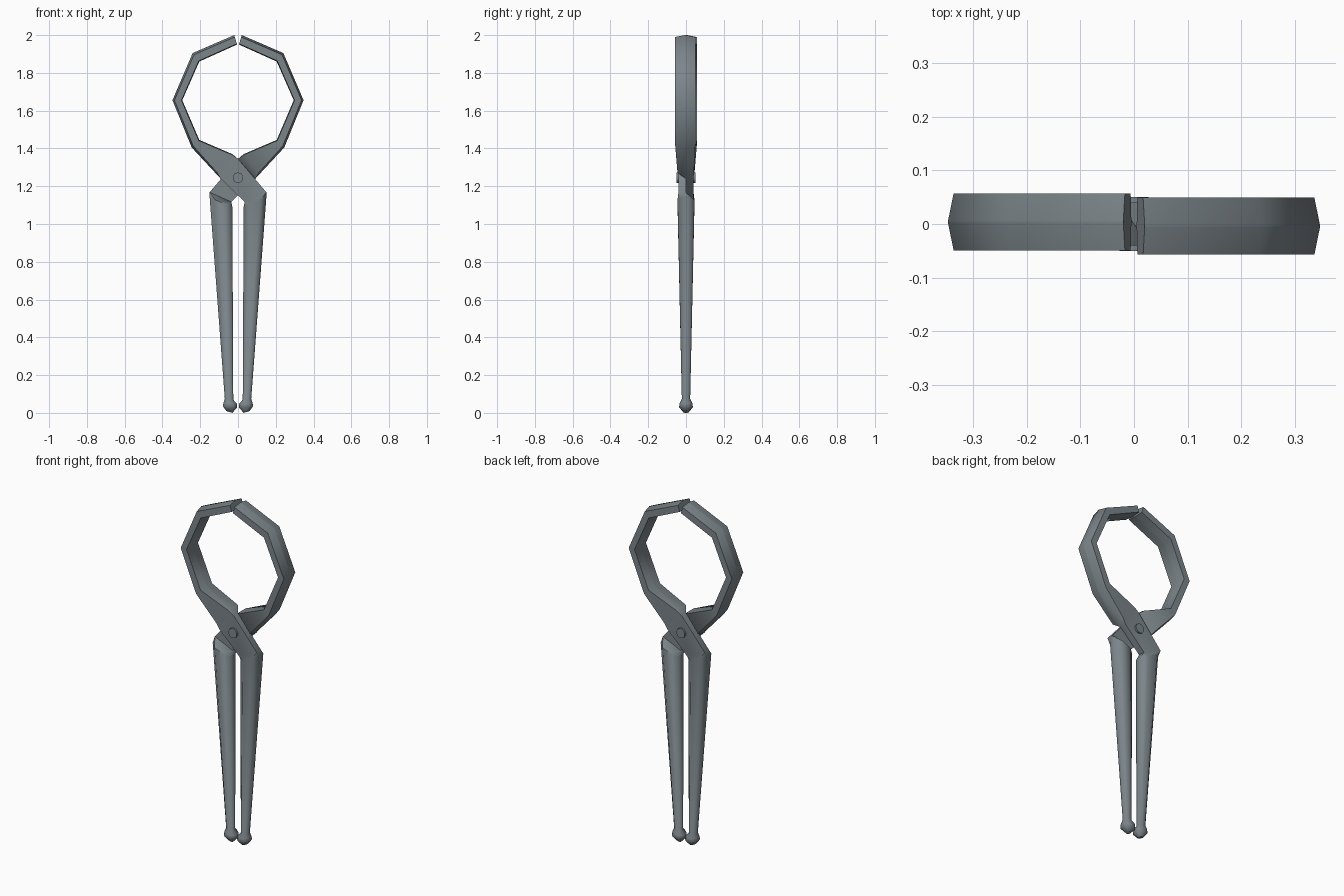
import bpy, bmesh, math
from mathutils import Vector

if "Cube" in bpy.data.objects:
    bpy.data.objects.remove(bpy.data.objects["Cube"])

steel = bpy.data.materials.new("dark_steel")
steel.diffuse_color = (0.20, 0.235, 0.255, 1)
steel.use_nodes = True
steel.node_tree.nodes["Principled BSDF"].inputs["Base Color"].default_value = steel.diffuse_color


def section(inner, outer, y0, y1, cin, cout, d):
    """Eight-point cross-section spanning inner->outer edge, with chamfered corners."""
    dy = (y1 - y0) * d
    pts = [(cin, y0), (1 - cout, y0), (1, y0 + dy), (1, y1 - dy),
           (1 - cout, y1), (cin, y1), (0, y1 - dy), (0, y0 + dy)]
    a, b = Vector(inner), Vector(outer)
    return [(*a.lerp(b, u), y) for u, y in pts]


def finish(bm, name):
    bmesh.ops.remove_doubles(bm, verts=bm.verts, dist=0.0003)
    bmesh.ops.recalc_face_normals(bm, faces=bm.faces)
    me = bpy.data.meshes.new(name)
    bm.to_mesh(me)
    bm.free()
    me.materials.append(steel)
    ob = bpy.data.objects.new(name, me)
    bpy.context.collection.objects.link(ob)
    bpy.ops.object.select_all(action='DESELECT')
    ob.select_set(True)
    bpy.context.view_layer.objects.active = ob
    bpy.ops.object.shade_smooth_by_angle(angle=math.radians(50))
    return ob


JAW = (-0.049, 0.057, 0.08, 0.2, 0.48)   # ridged outside, nearly flat inside
PLATE = (0, 0, 0)
ROD = (0.25, 0.25, 0.28)
STATIONS = [
    # curved jaw
    ((-0.005, 1.95), (-0.02, 2.0), *JAW),
    ((-0.205, 1.86), (-0.24, 1.905), *JAW),
    ((-0.295, 1.655), (-0.347, 1.655), *JAW),
    ((-0.205, 1.445), (-0.245, 1.405), *JAW),
    # neck, then half-thickness plate at the pivot
    ((-0.03, 1.37), (-0.114, 1.264), -0.042, 0.045, 0.03, 0.06, 0.2),
    ((0.0, 1.345), (-0.092, 1.24), -0.04, 0.0, *PLATE),
    ((0.15, 1.168), (0.035, 1.117), -0.04, 0.0, *PLATE),
    # tapering handle
    ((0.15, 1.14), (0.03, 1.09), -0.045, 0.045, *ROD),
    ((0.07, 0.075), (0.025, 0.07), -0.022, 0.022, *ROD),
    # knob at the end
    ((0.077, 0.053), (0.006, 0.048), -0.034, 0.034, *ROD),
    ((0.08, 0.036), (0.006, 0.027), -0.036, 0.036, *ROD),
    ((0.062, 0.01), (0.03, 0.0), -0.014, 0.014, *ROD),
]


def tong_half(name, sign):
    """Loft through the stations; sign -1 turns the half around the z axis."""
    bm = bmesh.new()
    rings = []
    for st in STATIONS:
        rings.append([bm.verts.new((sign * x, sign * y, z))
                      for x, z, y in section(*st)])
    for r, s in zip(rings, rings[1:]):
        for i in range(8):
            j = (i + 1) % 8
            bm.faces.new((r[i], r[j], s[j], s[i]))
    bm.faces.new(rings[0])
    bm.faces.new(rings[-1])
    return finish(bm, name)


tong_half("front_tong_half", 1)
tong_half("back_tong_half", -1)

# pivot rivet
bm = bmesh.new()
bmesh.ops.create_cone(bm, cap_ends=True, segments=10, radius1=0.028, radius2=0.028, depth=0.1)
rivet = finish(bm, "pivot_rivet")
rivet.rotation_euler = (math.pi / 2, 0, 0)
rivet.location = (0, 0, 1.245)
